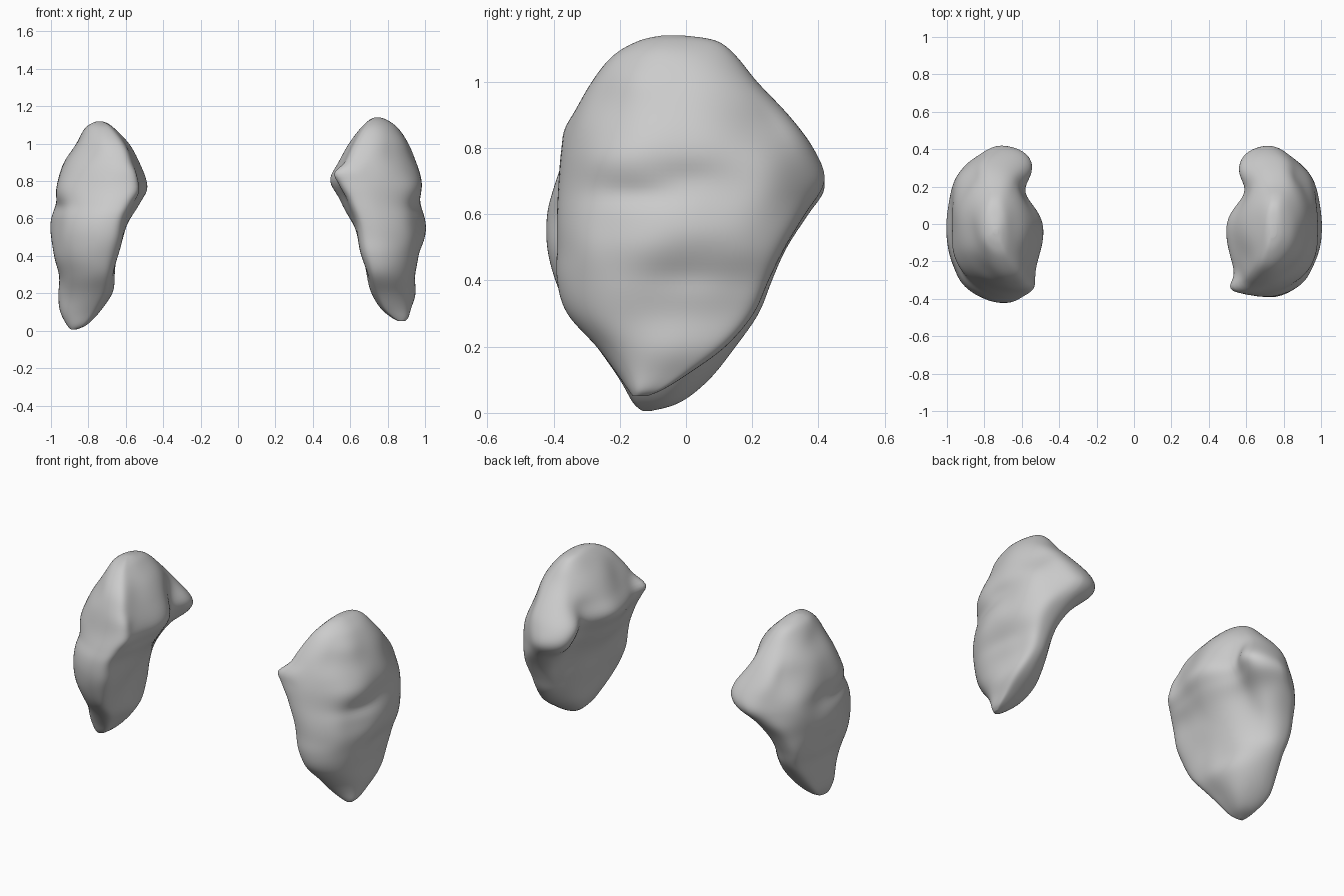
import bpy, bmesh
from math import sin, cos, pi, exp, copysign
from mathutils import Vector, noise

cube = bpy.data.objects.get("Cube")
if cube:
    bpy.data.objects.remove(cube, do_unlink=True)

stone = bpy.data.materials.new("light grey")
stone.use_nodes = True
stone.diffuse_color = (0.6, 0.6, 0.6, 1)
stone.node_tree.nodes["Principled BSDF"].inputs["Base Color"].default_value = stone.diffuse_color

SEGMENTS, STEPS = 96, 6

# Section rows: height, front y, back y, inner x, outer x
LEFT_ROWS = [
    (.05, -.16, -.12, .86, .89), (.07, -.175, -.07, .82, .91),
    (.12, -.21, .01, .76, .925), (.2, -.27, .12, .71, .945),
    (.3, -.36, .205, .68, .945), (.4, -.39, .25, .645, .965),
    (.5, -.39, .3, .615, .995), (.6, -.39, .36, .585, .995),
    (.7, -.385, .42, .54, .985), (.8, -.375, .385, .485, .985),
    (.9, -.34, .31, .54, .96), (1, -.285, .215, .6, .92),
    (1.08, -.22, .15, .655, .86), (1.125, -.14, .09, .7, .8),
    (1.14, -.07, -.01, .73, .76)]
RIGHT_ROWS = [
    (.005, -.13, -.11, .87, .89), (.03, -.16, -.02, .81, .915),
    (.1, -.2, .07, .74, .95), (.2, -.27, .15, .67, .955),
    (.3, -.35, .22, .65, .955), (.4, -.395, .26, .625, .985),
    (.5, -.42, .305, .59, .995), (.6, -.42, .37, .565, .995),
    (.68, -.4, .42, .52, .985), (.77, -.37, .39, .475, .975),
    (.9, -.33, .3, .53, .94), (1, -.275, .205, .59, .87),
    (1.08, -.18, .12, .66, .82), (1.11, -.11, .03, .7, .78),
    (1.12, -.05, -.03, .73, .75)]

# Sculpted swells and hollows: y, z, y radius, z radius, x offset
INNER_BUMPS = [
    (.16, .56, .12, .17, .06),      # hollow below the hook
    (.17, .8, .09, .14, .08),       # notch in front of the hook
    (-.04, .45, .16, .17, .035),    # broad dished face
    (-.25, .78, .1, .1, .03),       # slope in front of the inner ridge
    (.38, .69, .09, .09, -.045),    # hooked back lobe
]
OUTER_BUMPS = [
    (-.15, .66, .14, .035, -.014),  # crease under the brow
    (-.25, .76, .1, .06, .015),     # front of the brow
    (0, .71, .08, .04, -.01),       # rising end of the crease
    (.04, .55, .12, .06, .006),     # middle swell
    (0, .41, .12, .04, -.008),      # lower crease
    (-.24, .95, .13, .09, -.03),    # sloping front shoulder
    (.24, .86, .12, .1, -.04),      # sloping back shoulder
    (.4, .69, .11, .11, -.06),      # outer side of the hooked lobe
]


def bell(y, z, cy, cz, ry, rz):
    return exp(-((y - cy) / ry) ** 2 - ((z - cz) / rz) ** 2)


def spline(rows, i, t):
    """Smooth row between rows i and i + 1."""
    last = len(rows) - 1
    quad = zip(rows[max(i - 1, 0)], rows[i], rows[i + 1], rows[min(i + 2, last)])
    return [b + t / 2 * (c - a + t * (2 * a - 5 * b + 4 * c - d
            + t * (3 * (b - c) + d - a))) for a, b, c, d in quad]


def power(value, exponent):
    return copysign(abs(value) ** exponent, value)


def build_stone(name, side, rows, nub):
    samples = [spline(rows, i, k / STEPS)
               for i in range(len(rows) - 1) for k in range(STEPS)] + [rows[-1]]
    bm = bmesh.new()
    rings = []
    for z, front, back, inner, outer in samples:
        ring = []
        flare = .4 * max(0, min(1, (.65 - z) / .3))
        for s in range(SEGMENTS):
            angle = 2 * pi * s / SEGMENTS
            c, w = cos(angle), sin(angle)
            half = (outer - inner) / 2
            y = (front + back) / 2 + (back - front) / 2 * power(c, .92)
            x = (inner + outer) / 2 + half * power(w, .82 if w > 0 else .9)
            # The front edge curls inward, the lower back edge flares outward
            x -= .45 * half * max(0, -c) ** 3
            x += flare * half * max(0, c) ** 3
            # Keep the sculpting from pinching the narrow ends
            weight = min(1, half / .125)
            for cy, cz, ry, rz, push in (OUTER_BUMPS if w > 0 else INNER_BUMPS):
                hold = 1 if cy > .3 else min(1, abs(w) * 1.6)
                x += push * weight * hold * bell(y, z, cy, cz, ry, rz)
            # Small knob on the front inner edge
            if w < .2:
                knob = nub * bell(y, z, -.33, .85, .05, .04)
                x -= knob
                y -= knob * .3
            x += .012 * weight * noise.noise(Vector((x * 6, y * 6, z * 6)))
            ring.append(bm.verts.new((side * x, y, z)))
        rings.append(ring)

    for low, high in zip(rings, rings[1:]):
        for s in range(SEGMENTS):
            n = (s + 1) % SEGMENTS
            bm.faces.new((low[s], low[n], high[n], high[s]))
    bm.faces.new(rings[0])
    bm.faces.new(rings[-1])
    # Relax the surface
    for _ in range(3):
        bmesh.ops.smooth_vert(bm, verts=bm.verts, factor=.5,
                              use_axis_x=True, use_axis_y=True, use_axis_z=True)
    bmesh.ops.recalc_face_normals(bm, faces=bm.faces)
    for face in bm.faces:
        face.smooth = True
    mesh = bpy.data.meshes.new(name)
    bm.to_mesh(mesh)
    bm.free()
    mesh.materials.append(stone)
    bpy.context.collection.objects.link(bpy.data.objects.new(name, mesh))


build_stone("left_stone", 1, LEFT_ROWS, .05)
build_stone("right_stone", -1, RIGHT_ROWS, .015)
